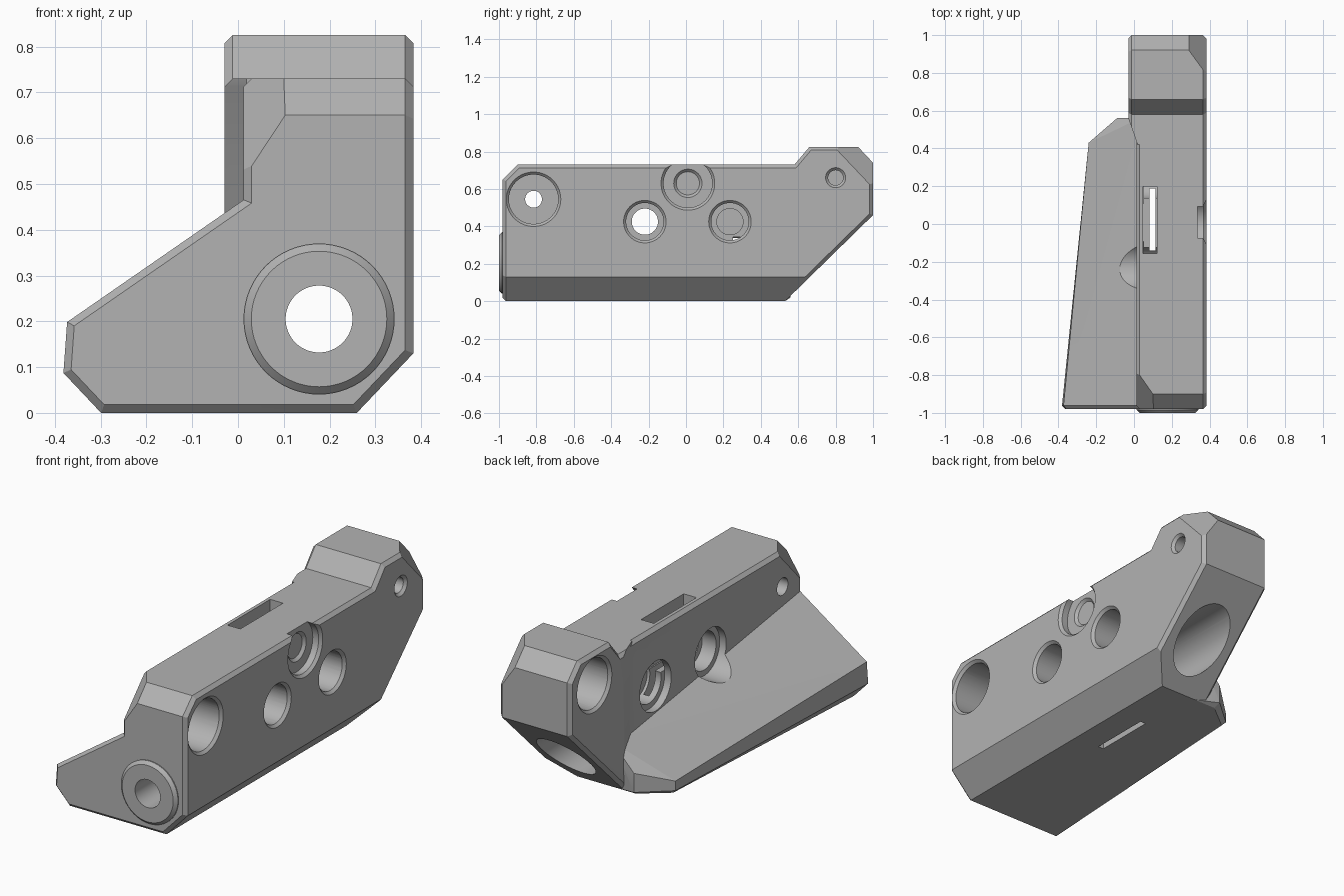
import bpy, bmesh, math
from mathutils import Vector, Matrix

if "Cube" in bpy.data.objects:
    bpy.data.objects.remove(bpy.data.objects["Cube"])

grey = bpy.data.materials.new("plain grey")
grey.use_nodes = True
colour = (0.45, 0.45, 0.45, 1)
grey.diffuse_color = colour
grey.node_tree.nodes["Principled BSDF"].inputs["Base Color"].default_value = colour

LEFT, RIGHT, REAR_LEFT, FRONT = 0.012, 0.383, -0.03, -0.98
BEVEL = 0.018


def make(name, bm):
    bmesh.ops.recalc_face_normals(bm, faces=bm.faces)
    mesh = bpy.data.meshes.new(name)
    bm.to_mesh(mesh)
    bm.free()
    mesh.materials.append(grey)
    obj = bpy.data.objects.new(name, mesh)
    bpy.context.collection.objects.link(obj)
    return obj


def side_prism(profile, x0, x1):
    """Extrude a side profile of (y, z) points along x."""
    bm = bmesh.new()
    face = bm.faces.new([bm.verts.new((x0, y, z)) for y, z in profile])
    out = bmesh.ops.extrude_face_region(bm, geom=[face])["geom"]
    verts = [v for v in out if isinstance(v, bmesh.types.BMVert)]
    bmesh.ops.translate(bm, verts=verts, vec=(x1 - x0, 0, 0))
    bmesh.ops.recalc_face_normals(bm, faces=bm.faces)
    return bm


def slice_off(bm, point, normal):
    """Remove everything on the normal side of a plane and cap it."""
    geom = bm.verts[:] + bm.edges[:] + bm.faces[:]
    cut = bmesh.ops.bisect_plane(bm, geom=geom, plane_co=point, plane_no=normal,
                                 clear_outer=True)["geom_cut"]
    edges = [e for e in cut if isinstance(e, bmesh.types.BMEdge)]
    bmesh.ops.contextual_create(bm, geom=edges)
    bmesh.ops.recalc_face_normals(bm, faces=bm.faces)


def bevel_where(bm, rule):
    bm.normal_update()
    edges = [e for e in bm.edges if rule(e)]
    bmesh.ops.bevel(bm, geom=edges, offset=BEVEL, offset_type='OFFSET',
                    segments=1, affect='EDGES', profile=0.5)


def frustum(name, start, end, r1, r2=None):
    a, b = Vector(start), Vector(end)
    d = b - a
    bm = bmesh.new()
    turn = d.to_track_quat('Z', 'Y').to_matrix().to_4x4()
    bmesh.ops.create_cone(bm, cap_ends=True, segments=64, radius1=r1,
                          radius2=r1 if r2 is None else r2, depth=d.length,
                          matrix=Matrix.Translation((a + b) / 2) @ turn)
    return make(name, bm)


def box(name, low, high):
    low, high = Vector(low), Vector(high)
    bm = bmesh.new()
    bmesh.ops.create_cube(bm, size=1, matrix=Matrix.Translation((low + high) / 2)
                          @ Matrix.Diagonal((*(high - low), 1)))
    return make(name, bm)


def combine(target, other, operation):
    mod = target.modifiers.new("combine", 'BOOLEAN')
    mod.operation, mod.solver, mod.object = operation, 'EXACT', other
    bpy.context.view_layer.objects.active = target
    bpy.ops.object.modifier_apply(modifier=mod.name)
    bpy.data.objects.remove(other)


# Main body: long profile with a chamfered lower side and trimmed corners
rear = [(0.53, 0), (1, 0.46), (1, 0.74), (0.92, 0.825), (0.66, 0.825), (0.58, 0.73)]
bm = side_prism([(FRONT, 0)] + rear + [(-0.9, 0.73), (FRONT, 0.65)], LEFT, RIGHT)
slice_off(bm, (RIGHT, 0, 0.13), (1, 0, -0.95))


def body_rim(e):
    normals = [f.normal for f in e.link_faces]
    side = any(abs(n.x) > 0.95 for n in normals)
    low = any(n.z < -0.5 for n in normals)
    chamfer = any(n.x > 0.5 and n.z < -0.5 for n in normals)
    front = any(n.y < -0.95 for n in normals)
    return (side and not chamfer) or (front and low)


bevel_where(bm, body_rim)
slice_off(bm, (0.37, 0.81, 0.825), (0.0204, 0.0148, 0.014))
slice_off(bm, (0.03, -0.8, 0.73), (-0.018, -0.0126, 0.0119))
body = make("bracket_body", bm)

# Rear block stands out to one side behind a sloped shoulder
bm = side_prism([(0.42, 0)] + rear + [(0.42, 0.73)], REAR_LEFT, 0.2)
bevel_where(bm, lambda e: any(f.normal.x < -0.95 for f in e.link_faces)
            and not any(f.normal.y < -0.95 for f in e.link_faces))
slice_off(bm, (LEFT, 0.44, 0), (-0.12, -0.042, 0))
combine(body, make("rear_block", bm), 'UNION')

# Side wing: tapered convex wedge
bm = bmesh.new()
for x, y, z in [(0.05, FRONT, 0.494), (-0.375, FRONT, 0.2), (-0.383, FRONT, 0.088),
                (-0.3, FRONT, 0), (0.05, FRONT, 0),
                (-0.24, 0.43, 0.07), (-0.24, 0.43, 0.02), (-0.22, 0.42, 0),
                (-0.09, 0.56, 0.12), (-0.09, 0.56, 0.02), (-0.08, 0.53, 0),
                (0.03, 0.56, 0.25), (0.05, 0.53, 0)]:
    bm.verts.new((x, y, z))
bmesh.ops.convex_hull(bm, input=bm.verts)
bmesh.ops.dissolve_limit(bm, angle_limit=0.02, verts=bm.verts, edges=bm.edges)
bmesh.ops.recalc_face_normals(bm, faces=bm.faces)
bevel_where(bm, lambda e: all(v.co.y < FRONT + 0.001 for v in e.verts)
            and not all(v.co.x > 0.04 for v in e.verts))
combine(body, make("side_wing", bm), 'UNION')

# Front boss round the long bore
bx, bz = 0.177, 0.205
combine(body, frustum("front_boss", (bx, -0.9, bz), (bx, -0.984, bz), 0.165), 'UNION')
combine(body, frustum("boss_lip", (bx, -0.983, bz), (bx, -1, bz), 0.165, 0.148), 'UNION')

# Long bore with a wide rear pocket
cutters = [frustum("bore", (bx, -1.1, bz), (bx, 1.1, bz), 0.073),
           frustum("rear_pocket", (bx, 0.25, bz), (bx, 1.1, bz), 0.14)]


# Cross holes: right and left sides may have wider sunk mouths
def cross(y, z, r, x0, x1):
    cutters.append(frustum("cross_hole", (x0, y, z), (x1, y, z), r))


def mouth(y, z, r, x):
    inward = 0.014 if x < 0.2 else -0.014
    cutters.append(frustum("mouth", (x - inward * 0.1, y, z), (x + inward, y, z),
                           r + 0.015, r))


for y in (-0.22, 0.235):
    cross(y, 0.425, 0.07, -0.1, 0.5)
    cross(y, 0.425, 0.1, 0.2, 0.5)
    cross(y, 0.425, 0.1, -0.1, 0.13)
    cross(y, 0.425, 0.13, -0.2, 0.05)
    mouth(y, 0.425, 0.1, RIGHT)

cross(-0.815, 0.545, 0.045, -0.1, 0.5)
cross(-0.815, 0.545, 0.132, 0.18, 0.5)
mouth(-0.815, 0.545, 0.132, RIGHT)
cross(0.8, 0.66, 0.04, -0.1, 0.5)
mouth(0.8, 0.66, 0.04, RIGHT)
cross(0.8, 0.66, 0.13, -0.1, 0.17)
mouth(0.8, 0.66, 0.13, REAR_LEFT)

# Sunk round seat open at the top edge
cross(0.01, 0.63, 0.13, 0.335, 0.5)
mouth(0.01, 0.63, 0.13, RIGHT)
cross(0.01, 0.63, 0.062, 0.2, 0.5)
mouth(0.01, 0.63, 0.062, 0.335)

# Upright slot
cutters.append(box("upper_slot", (0.048, -0.155, 0.45), (0.122, 0.198, 0.9)))
cutters.append(box("lower_slot", (0.083, -0.14, -0.1), (0.115, 0.188, 0.5)))

for cutter in cutters:
    combine(body, cutter, 'DIFFERENCE')

bpy.ops.object.select_all(action='DESELECT')
body.select_set(True)
bpy.context.view_layer.objects.active = body
bpy.ops.object.shade_smooth_by_angle(angle=math.radians(20))
